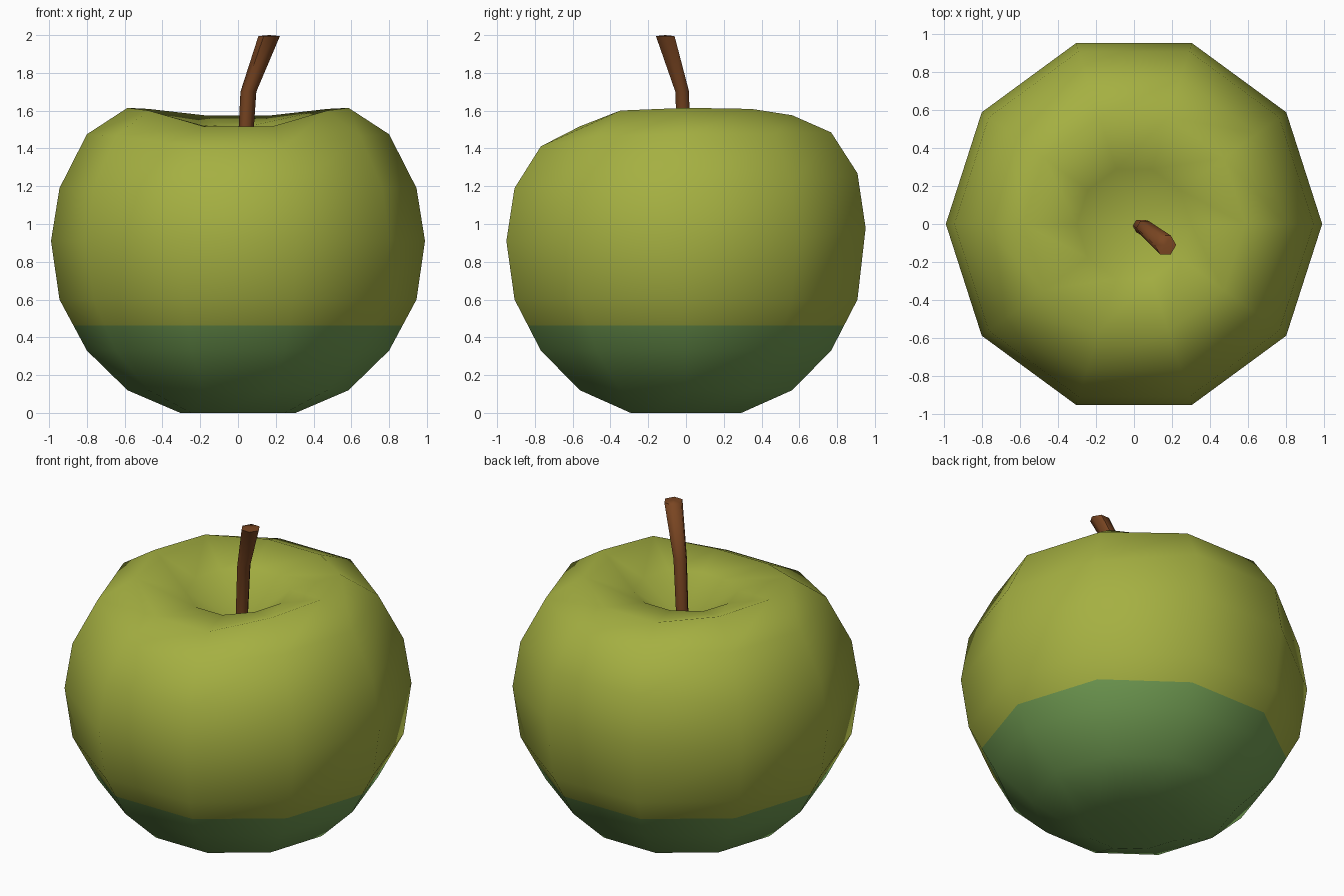
import bpy, bmesh, math
from mathutils import Vector

if "Cube" in bpy.data.objects:
    bpy.data.objects.remove(bpy.data.objects["Cube"])


def material(name, rgb):
    m = bpy.data.materials.new(name)
    m.diffuse_color = (*rgb, 1)
    m.use_nodes = True
    m.node_tree.nodes["Principled BSDF"].inputs["Base Color"].default_value = m.diffuse_color
    return m


def skin(name, rings, start, end):
    """Loft rings of points, closing each end with a fan to a centre point."""
    bm = bmesh.new()
    loops = [[bm.verts.new(p) for p in ring] for ring in rings]
    n = len(loops[0])
    for a, b in zip(loops, loops[1:]):
        for i in range(n):
            j = (i + 1) % n
            bm.faces.new((a[i], a[j], b[j], b[i]))
    for loop, p in ((loops[0], start), (loops[-1], end)):
        c = bm.verts.new(p)
        for i in range(n):
            bm.faces.new((loop[i], loop[(i + 1) % n], c))
    bmesh.ops.recalc_face_normals(bm, faces=bm.faces)
    return bm


def finish(name, bm, mats):
    me = bpy.data.meshes.new(name)
    bm.to_mesh(me)
    bm.free()
    for m in mats:
        me.materials.append(m)
    ob = bpy.data.objects.new(name, me)
    bpy.context.collection.objects.link(ob)
    return ob


yellow_green = material("yellow_green", (0.376, 0.434, 0.054))
deep_green = material("deep_green", (0.162, 0.328, 0.084))
brown = material("stem_brown", (0.195, 0.061, 0.016))

# fruit body: radius, height, height change at the front and at the back
profile = [(0.305, 0.0, 0, 0), (0.585, 0.12, 0, 0), (0.80, 0.33, 0, 0),
           (0.945, 0.60, 0, 0), (0.99, 0.91, 0, 0.07), (0.945, 1.19, 0, 0.08),
           (0.80, 1.475, -0.065, 0.01), (0.585, 1.615, -0.10, -0.04),
           (0.30, 1.515, -0.02, 0.01)]
rings = []
for r, z, front, back in profile:
    ring = []
    for i in range(10):
        a = math.tau * i / 10
        s = math.sin(a)
        dz = (back if s > 0 else front) * min(1, 1.2 * s ** 4)
        ring.append((r * math.cos(a), r * s * 1.01, z + dz))
    rings.append(ring)
bm = skin("fruit", rings, (0, 0, 0.05), (0.02, 0, 1.31))

# darker underside, cut at a fixed height
bmesh.ops.bisect_plane(bm, geom=bm.verts[:] + bm.edges[:] + bm.faces[:],
                       plane_co=(0, 0, 0.462), plane_no=(0, 0, 1))
for f in bm.faces:
    f.smooth = True
    f.material_index = 1 if f.calc_center_median().z < 0.462 else 0
finish("fruit", bm, [yellow_green, deep_green])

# bent six-sided stem
path = [((0.03, -0.01, 1.28), 0.038), ((0.055, -0.02, 1.70), 0.042),
        ((0.165, -0.11, 1.995), 0.057)]
rings = []
for c, r in path:
    rings.append([Vector(c) + Vector((r * math.cos(math.tau * i / 6),
                                      r * math.sin(math.tau * i / 6), 0))
                  for i in range(6)])
bm = skin("stem", rings, path[0][0], (0.165, -0.11, 2.0))
for f in bm.faces:
    f.smooth = True
stem = finish("stem", bm, [brown])
bpy.context.view_layer.objects.active = stem
stem.select_set(True)
bpy.ops.object.shade_smooth_by_angle(angle=math.radians(62))
